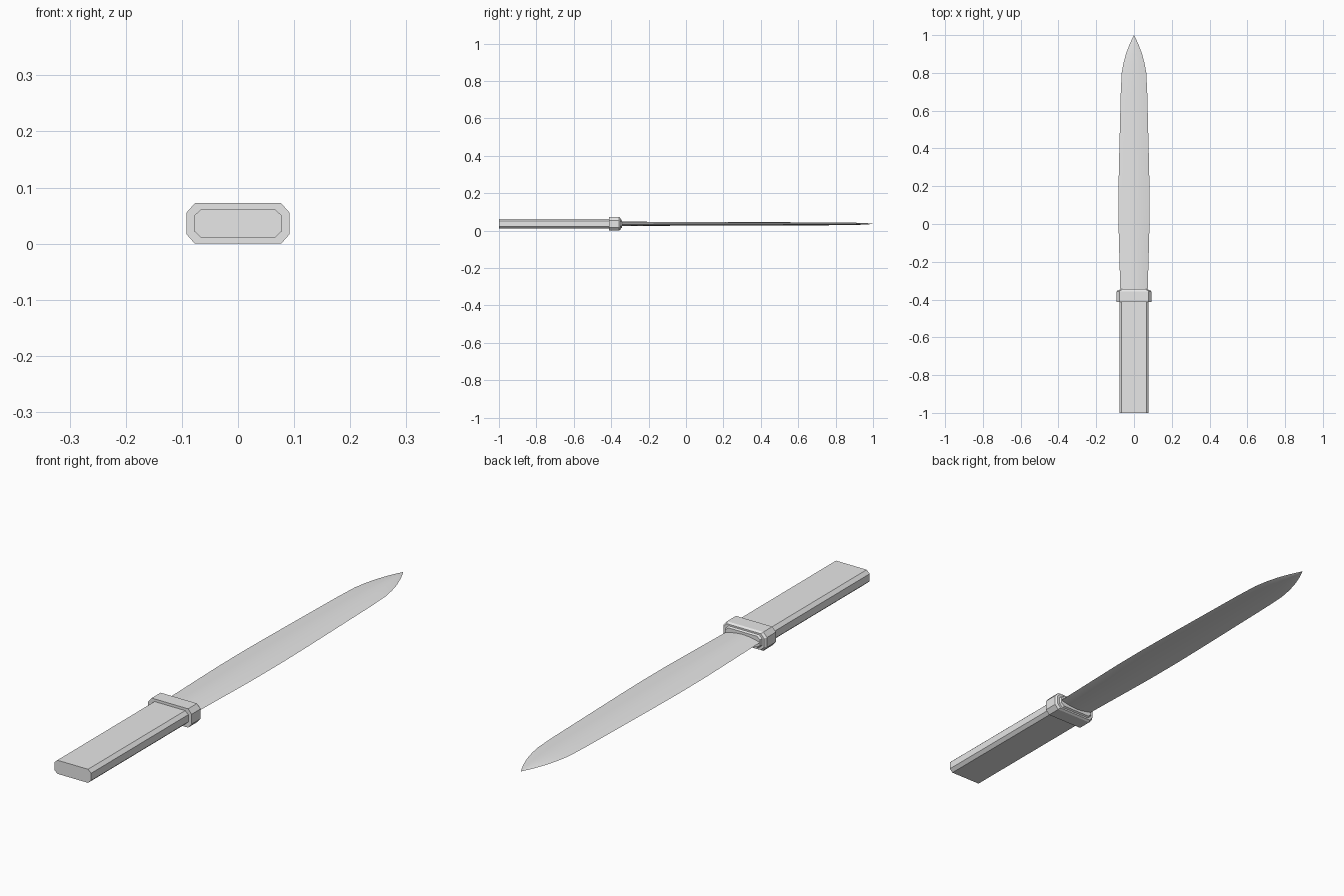
import bpy, bmesh, math

if "Cube" in bpy.data.objects:
    bpy.data.objects.remove(bpy.data.objects["Cube"])

ZC = 0.036  # height of the dagger's centre line

grey = bpy.data.materials.new("light_grey")
grey.diffuse_color = (0.8, 0.8, 0.8, 1)
grey.use_nodes = True
grey.node_tree.nodes["Principled BSDF"].inputs["Base Color"].default_value = grey.diffuse_color


def octagon(w, h, cx, cz):
    """Rectangle section with chamfered corners (half sizes w, h)."""
    return [(w, -h + cz), (w, h - cz), (w - cx, h), (-w + cx, h),
            (-w, h - cz), (-w, -h + cz), (-w + cx, -h), (w - cx, -h)]


def lens(w, h, n=8):
    """Thin lens section with sharp left and right edges."""
    top = [math.cos(math.pi * i / n) for i in range(n + 1)]
    up = [(w * c, h * (1 - abs(c) ** 1.8)) for c in top]
    return up + [(x, -z) for x, z in reversed(up[1:-1])]


def loft(name, sections, tip=None):
    """Skin a list of (y, section) rings; close with caps or a point."""
    bm = bmesh.new()
    rings = [[bm.verts.new((x, y, ZC + z)) for x, z in s] for y, s in sections]
    n = len(rings[0])
    for a, b in zip(rings, rings[1:]):
        for i in range(n):
            j = (i + 1) % n
            bm.faces.new((a[i], a[j], b[j], b[i]))
    bm.faces.new(rings[0])
    if tip is None:
        bm.faces.new(rings[-1])
    else:
        p = bm.verts.new((0, tip, ZC))
        for i in range(n):
            bm.faces.new((rings[-1][i], rings[-1][(i + 1) % n], p))
    bmesh.ops.recalc_face_normals(bm, faces=bm.faces)
    me = bpy.data.meshes.new(name)
    bm.to_mesh(me)
    bm.free()
    me.materials.append(grey)
    ob = bpy.data.objects.new(name, me)
    bpy.context.collection.objects.link(ob)
    return ob


# Handle, passing through the guard as a small collar
grip = octagon(0.078, 0.026, 0.013, 0.012)
loft("handle", [(-1, grip), (-0.352, grip),
                (-0.343, octagon(0.073, 0.021, 0.013, 0.010))])

# Guard
big = octagon(0.092, 0.036, 0.015, 0.017)
loft("guard", [(-0.412, big), (-0.358, big),
               (-0.350, octagon(0.086, 0.031, 0.014, 0.015))])

# Blade: (y, half width, half thickness)
stations = [(-0.37, 0.072, 0.012), (-0.12, 0.079, 0.0105), (0.0, 0.082, 0.010),
            (0.15, 0.0825, 0.0095), (0.30, 0.080, 0.009), (0.50, 0.075, 0.0085),
            (0.70, 0.070, 0.008), (0.80, 0.065, 0.0075), (0.85, 0.056, 0.007),
            (0.90, 0.043, 0.006), (0.95, 0.024, 0.0045), (0.98, 0.010, 0.0025)]
blade = loft("blade", [(y, lens(w, h)) for y, w, h in stations], tip=1.0)
bpy.context.view_layer.objects.active = blade
blade.select_set(True)
bpy.ops.object.shade_smooth_by_angle(angle=math.radians(20))
